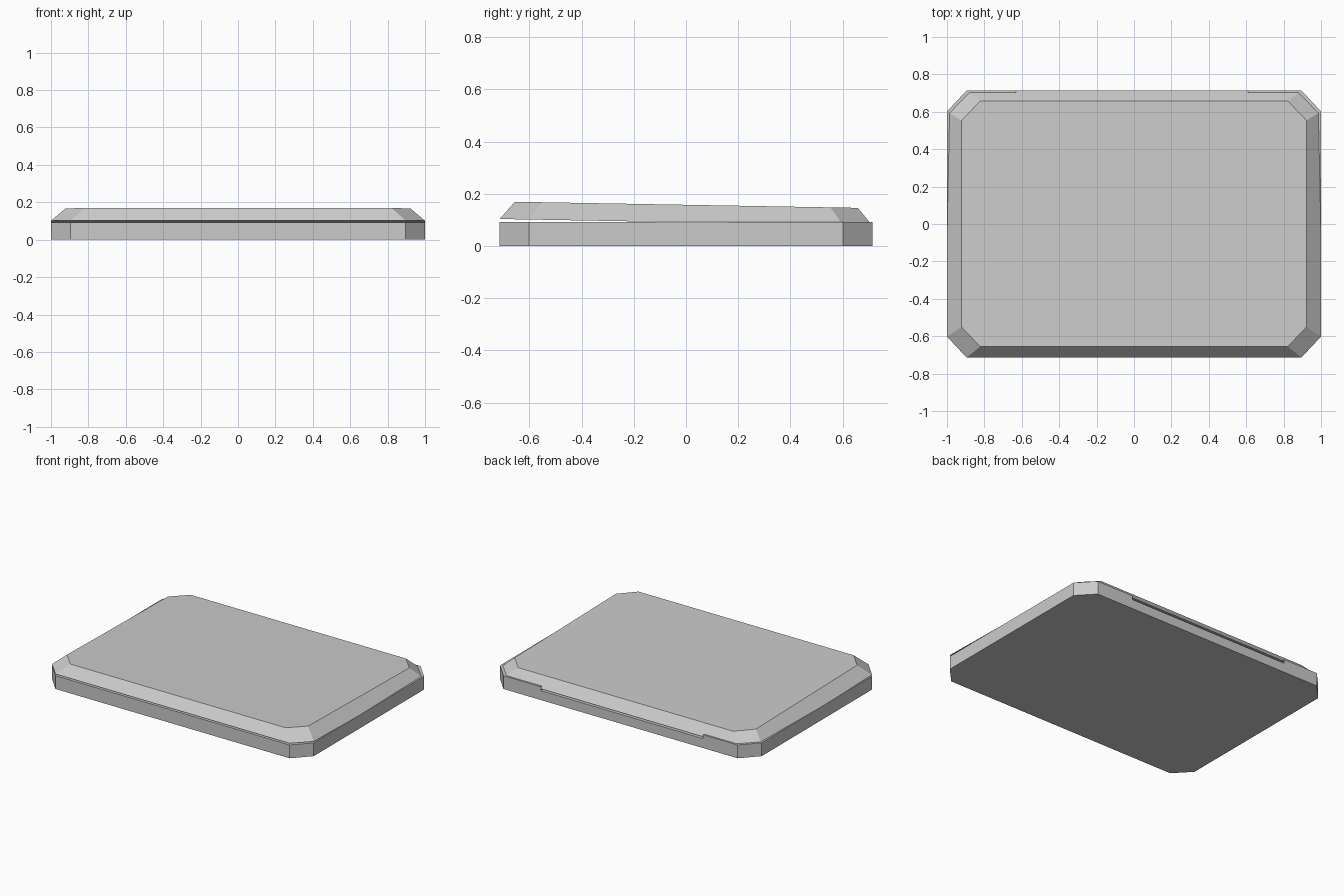
import bpy, bmesh, math
from mathutils import Matrix, Vector

if "Cube" in bpy.data.objects:
    bpy.data.objects.remove(bpy.data.objects["Cube"])


def octagon(hx, hy, cx, cy, z):
    """Rectangle outline with clipped corners."""
    quarter = [(hx, hy - cy), (hx - cx, hy)]
    pts = []
    for sx, sy in ((1, 1), (-1, 1), (-1, -1), (1, -1)):
        corner = [Vector((sx * x, sy * y, z)) for x, y in quarter]
        pts += corner if sx * sy > 0 else corner[::-1]
    return pts


def slab(name, lower, upper):
    """Closed solid lofted between two matching outlines."""
    bm = bmesh.new()
    a = [bm.verts.new(p) for p in lower]
    b = [bm.verts.new(p) for p in upper]
    n = len(a)
    bm.faces.new(a[::-1])
    bm.faces.new(b)
    for i in range(n):
        j = (i + 1) % n
        bm.faces.new((a[i], a[j], b[j], b[i]))
    bmesh.ops.recalc_face_normals(bm, faces=bm.faces)
    me = bpy.data.meshes.new(name)
    bm.to_mesh(me)
    bm.free()
    ob = bpy.data.objects.new(name, me)
    bpy.context.collection.objects.link(ob)
    return ob


# Straight-sided lower body
base = slab("base", octagon(1, 0.714, 0.105, 0.112, 0),
            octagon(1, 0.714, 0.105, 0.112, 0.092))

# Hinge slot cut in the rear top edge of the base
bpy.ops.mesh.primitive_cube_add(size=1, location=(-0.01, 0.72, 0.09))
cutter = bpy.context.object
cutter.name = "hinge_slot_cutter"
cutter.scale = (1.24, 0.09, 0.05)
cutter.hide_render = True
cutter.hide_viewport = True
cut = base.modifiers.new("hinge_slot", 'BOOLEAN')
cut.operation = 'DIFFERENCE'
cut.solver = 'EXACT'
cut.object = cutter

# Bevelled lid, nearly shut: its front is raised and its rear sinks in the base
lid = slab("lid", octagon(1, 0.714, 0.105, 0.112, 0),
           octagon(0.922, 0.657, 0.1, 0.105, 0.067))
lid.data.transform(Matrix.Translation((0, 0, 0.0905)) @
                   Matrix.Rotation(-0.0178, 4, 'X'))
